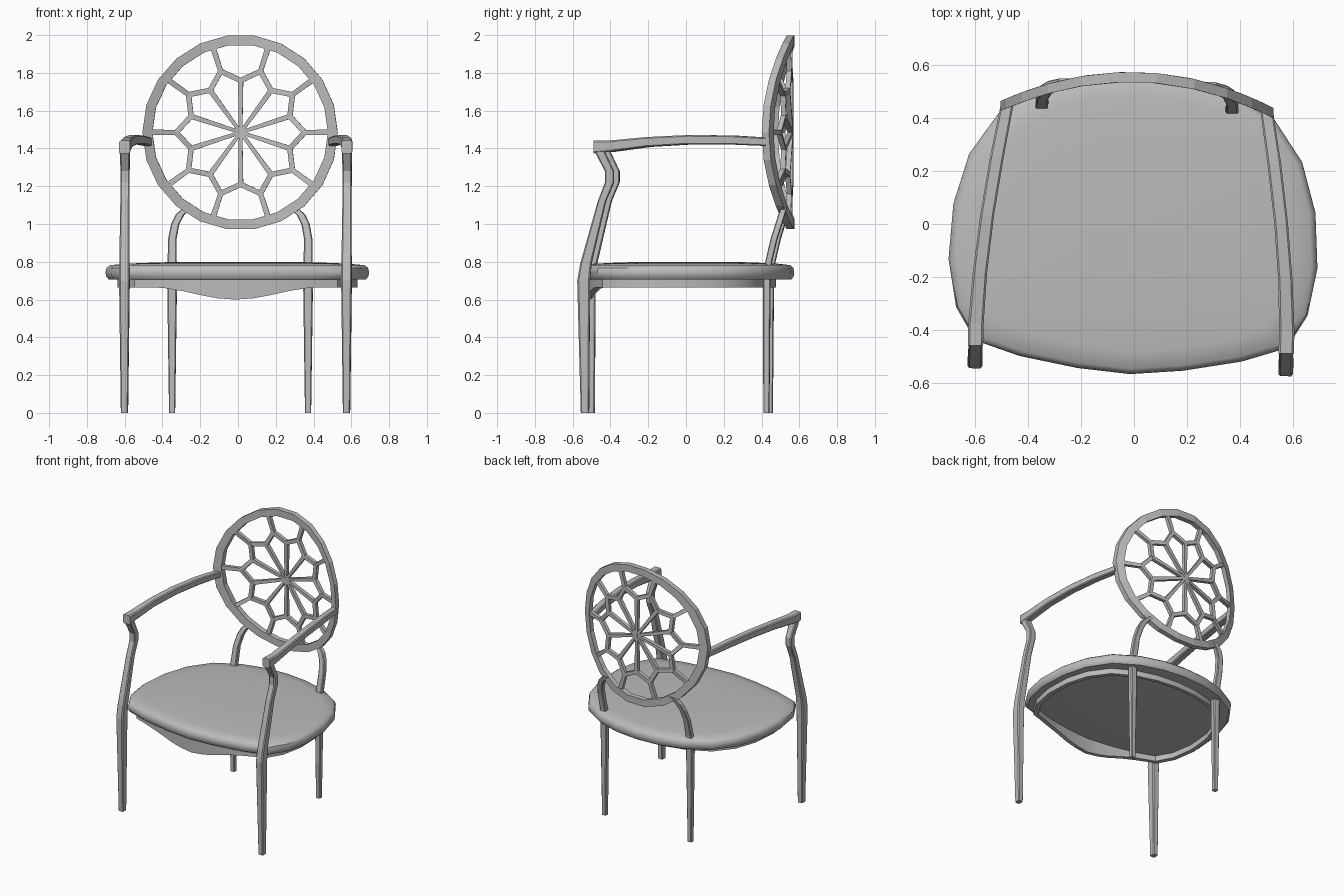
import bpy, bmesh, math
from mathutils import Vector

cube = bpy.data.objects.get("Cube")
if cube:
    bpy.data.objects.remove(cube, do_unlink=True)

TURN = math.radians(-1.45)      # the whole chair stands slightly turned
CENTRE_Z = 1.485                # middle of the round back

grey = bpy.data.materials.new("warm_grey")
grey.use_nodes = True
COLOUR = (0.5, 0.5, 0.5, 1)
grey.diffuse_color = COLOUR
grey.node_tree.nodes["Principled BSDF"].inputs["Base Color"].default_value = COLOUR


def finish(name, bm, smooth=None):
    bmesh.ops.recalc_face_normals(bm, faces=bm.faces)
    mesh = bpy.data.meshes.new(name)
    bm.to_mesh(mesh)
    bm.free()
    mesh.materials.append(grey)
    obj = bpy.data.objects.new(name, mesh)
    bpy.context.collection.objects.link(obj)
    obj.rotation_euler.z = TURN
    if smooth:
        bpy.ops.object.select_all(action='DESELECT')
        obj.select_set(True)
        bpy.context.view_layer.objects.active = obj
        bpy.ops.object.shade_smooth_by_angle(angle=math.radians(smooth))
    return obj


def loft(bm, sections, closed=False):
    """Skin a row of equal-sized cross-sections; cap the ends unless closed."""
    rows = [[bm.verts.new(p) for p in s] for s in sections]
    n = len(rows[0])
    pairs = list(zip(rows, rows[1:])) + ([(rows[-1], rows[0])] if closed else [])
    for a, b in pairs:
        for i in range(n):
            j = (i + 1) % n
            bm.faces.new((a[i], a[j], b[j], b[i]))
    if not closed:
        bm.faces.new(rows[0])
        bm.faces.new(rows[-1])


def section(centre, u, v, cut=0.25):
    """Rectangle with chamfered corners, spanned by half-axes u and v."""
    k = 1 - cut
    c, u, v = Vector(centre), Vector(u), Vector(v)
    return [c + u * a + v * b for a, b in
            ((1, k), (k, 1), (-k, 1), (-1, k), (-1, -k), (-k, -1), (k, -1), (1, -k))]


def back_point(r, angle, depth=0.0):
    """Point on the bowed back, in polar coordinates about its centre."""
    x = r * math.cos(angle)
    return Vector((x, 0.555 - 0.46 * x * x + depth, CENTRE_Z + r * math.sin(angle)))


# Round back: bowed outer ring
bm = bmesh.new()
ring = []
for i in range(22):
    a = math.tau * (i + 0.5) / 22 + math.pi / 2
    ring.append([back_point(r, a, d) for r, d in
                 ((0.465, -0.018), (0.517, -0.018), (0.517, 0.02), (0.465, 0.02))])
loft(bm, ring, closed=True)
finish("back_ring", bm)


# Round back: spokes, zigzag rosette and short outer links
def lattice_bar(bm, p, q, w0, w1):
    d = (q - p).normalized()
    side = d.cross(Vector((0, 1, 0))).normalized()
    depth = Vector((0, 0.013, 0))
    loft(bm, [[c + side * w * s + depth * t for s, t in ((1, 1), (-1, 1), (-1, -1), (1, -1))]
              for c, w in ((p, w0), (q, w1))])


bm = bmesh.new()
STEP = math.tau / 10
for i in range(10):
    a = math.pi / 2 + i * STEP
    inner = back_point(0.275, a)
    outer, previous = back_point(0.34, a + STEP / 2), back_point(0.34, a - STEP / 2)
    lattice_bar(bm, back_point(0, 0), inner, 0.009, 0.014)
    lattice_bar(bm, previous, inner, 0.014, 0.014)
    lattice_bar(bm, inner, outer, 0.014, 0.014)
    lattice_bar(bm, outer, back_point(0.475, a + STEP / 2), 0.013, 0.015)
finish("back_lattice", bm)

# Legs and arms, one per side: y, z and half-sizes along each path
FRONT = [(-0.52, 0, 0.019, 0.022), (-0.527, 0.7, 0.028, 0.034), (-0.515, 0.79, 0.027, 0.03),
         (-0.43, 1.12, 0.024, 0.022), (-0.39, 1.22, 0.024, 0.024), (-0.39, 1.28, 0.024, 0.024),
         (-0.44, 1.38, 0.027, 0.027), (-0.445, 1.41, 0.027, 0.03)]
REAR = [(0.36, 0.435, 0, 0.016, 0.016), (0.36, 0.437, 0.7, 0.026, 0.02),
        (0.36, 0.447, 0.8, 0.024, 0.018), (0.36, 0.475, 0.92, 0.022, 0.018),
        (0.345, 0.5, 1.0, 0.022, 0.018), (0.32, 0.515, 1.05, 0.023, 0.018),
        (0.275, 0.528, 1.09, 0.024, 0.016)]
ARM = [(0.588, -0.475, 1.408, 0.029, 0.034), (0.588, -0.39, 1.412, 0.029, 0.03),
       (0.578, -0.2, 1.434, 0.027, 0.026), (0.556, 0.02, 1.446, 0.026, 0.025),
       (0.525, 0.24, 1.445, 0.026, 0.024), (0.492, 0.435, 1.435, 0.024, 0.022)]

for side, label in ((1, "left"), (-1, "right")):
    bm = bmesh.new()
    loft(bm, [section((side * 0.588, y, z), (hx, 0, 0), (0, hy, 0)) for y, z, hx, hy in FRONT])
    finish("front_leg_" + label, bm)
    bm = bmesh.new()
    loft(bm, [section((side * x, y, z), (hx, 0, 0), (0, hy, 0)) for x, y, z, hx, hy in REAR])
    finish("rear_leg_" + label, bm)
    bm = bmesh.new()
    loft(bm, [section((side * x, y, z), (hx, 0, 0), (0, 0, hz)) for x, y, z, hx, hz in ARM])
    finish("arm_" + label, bm)

# Seat outline: half the plan, mirrored
HALF = [(0, -0.568), (0.2, -0.55), (0.42, -0.51), (0.59, -0.455), (0.665, -0.33),
        (0.698, -0.15), (0.685, 0.06), (0.63, 0.25), (0.52, 0.41), (0.35, 0.51),
        (0.18, 0.558), (0, 0.573)]
OUTLINE = HALF + [(-x, y) for x, y in HALF[-2:0:-1]]

# Cushion: rounded edge and gently domed top
bm = bmesh.new()
LAYERS = [(0.93, 0.705), (0.975, 0.707), (0.995, 0.722), (1, 0.745), (0.992, 0.768),
          (0.965, 0.782), (0.85, 0.79), (0.6, 0.797), (0.3, 0.8)]
loft(bm, [[(x * s, y * s, z) for x, y in OUTLINE] for s, z in LAYERS])
finish("seat_cushion", bm, smooth=40)


# Apron: band under the seat, dipping at the front
def apron_bottom(x, y):
    if y > -0.3 or abs(x) > 0.45:
        return 0.665
    return 0.665 - 0.065 * math.cos(x / 0.45 * math.pi / 2) ** 2


dense = []
for (x0, y0), (x1, y1) in zip(OUTLINE, OUTLINE[1:] + OUTLINE[:1]):
    dense += [(x0, y0), ((x0 + x1) / 2, (y0 + y1) / 2)]
bm = bmesh.new()
band = []
for x, y in dense:
    low = apron_bottom(x * 0.91, y)
    yo = y * (0.94 if y < 0 else 0.83)
    xo = x * 0.91
    band.append([(xo, yo, 0.715), (xo, yo, low), (xo * 0.95, yo * 0.95, low),
                 (xo * 0.95, yo * 0.95, 0.715)])
loft(bm, band, closed=True)
finish("seat_apron", bm, smooth=35)
